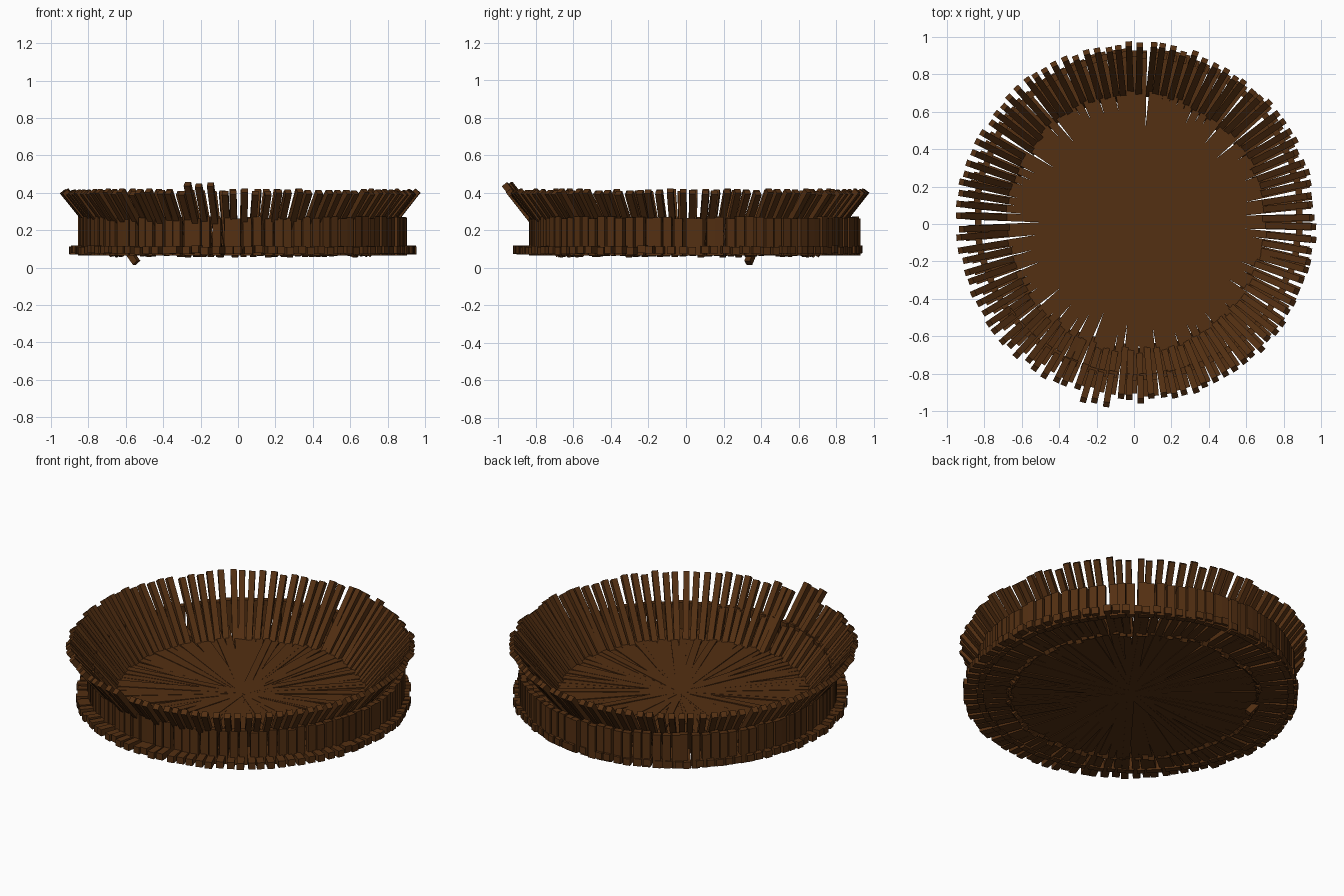
import bpy, bmesh, math, random
from mathutils import Vector, Matrix

if "Cube" in bpy.data.objects:
    bpy.data.objects.remove(bpy.data.objects["Cube"])

random.seed(4)
N = 100

bark = bpy.data.materials.new("dark brown bark")
bark.diffuse_color = (0.088, 0.029, 0.006, 1)
bark.use_nodes = True
bark.node_tree.nodes["Principled BSDF"].inputs["Base Color"].default_value = bark.diffuse_color


def stick(bm, a, b, side, width, thick):
    """Square-cut stick from a to b; 'side' is the direction of its width."""
    a, b = Vector(a), Vector(b)
    d = (b - a).normalized()
    s = side.normalized()
    n = d.cross(s).normalized()
    rot = Matrix((s, n, d)).transposed().to_4x4()
    size = Matrix.Diagonal((width, thick, (b - a).length, 1))
    bmesh.ops.create_cube(bm, size=1, matrix=Matrix.Translation((a + b) / 2) @ rot @ size)


def finish(bm, name):
    bmesh.ops.recalc_face_normals(bm, faces=bm.faces)
    me = bpy.data.meshes.new(name)
    bm.to_mesh(me)
    bm.free()
    me.materials.append(bark)
    bpy.context.collection.objects.link(bpy.data.objects.new(name, me))


def polar(cx, cy, r, ang, z):
    return Vector((cx + r * math.cos(ang), cy + r * math.sin(ang), z))


floor, wall, rim = bmesh.new(), bmesh.new(), bmesh.new()
for i in range(N):
    ang = 2 * math.pi * (i + 0.5 + random.uniform(-0.16, 0.16)) / N
    deg = math.degrees(ang)
    side = Vector((-math.sin(ang), math.cos(ang), 0))

    # floor: sticks radiating from the centre
    z = 0.094 + random.uniform(-0.004, 0.004)
    stick(floor, polar(0.03, 0.01, 0, ang, z),
          polar(0.03, 0.01, 0.925 + random.uniform(-0.008, 0.008), ang, z), side, 0.041, 0.04)

    # wall: upright sticks
    r = 0.862 + random.uniform(-0.005, 0.005)
    stick(wall, polar(0.025, 0.045, r, ang, 0.065),
          polar(0.025, 0.045, r, ang, 0.268 + random.uniform(-0.006, 0.006)), side, 0.045, 0.035)

    # rim: sticks leaning outward, a few longer ones at the front
    k = random.uniform(-0.012, 0.012)
    bump = 0.035 if 252 < deg < 264 else 0
    lo = polar(0.01, 0.01, 0.675 + k, ang, 0.075 + random.uniform(-0.01, 0.006))
    hi = polar(0.01, 0.01, 0.945 + k + bump, ang, 0.405 + k * 0.6 + bump)
    if abs(deg - 187) < 2 or abs(deg - 149) < 2:
        lo -= (hi - lo) * 0.14
    stick(rim, lo, hi, side, 0.034, 0.034)

finish(floor, "floor_sticks")
finish(wall, "wall_sticks")
finish(rim, "leaning_rim_sticks")
